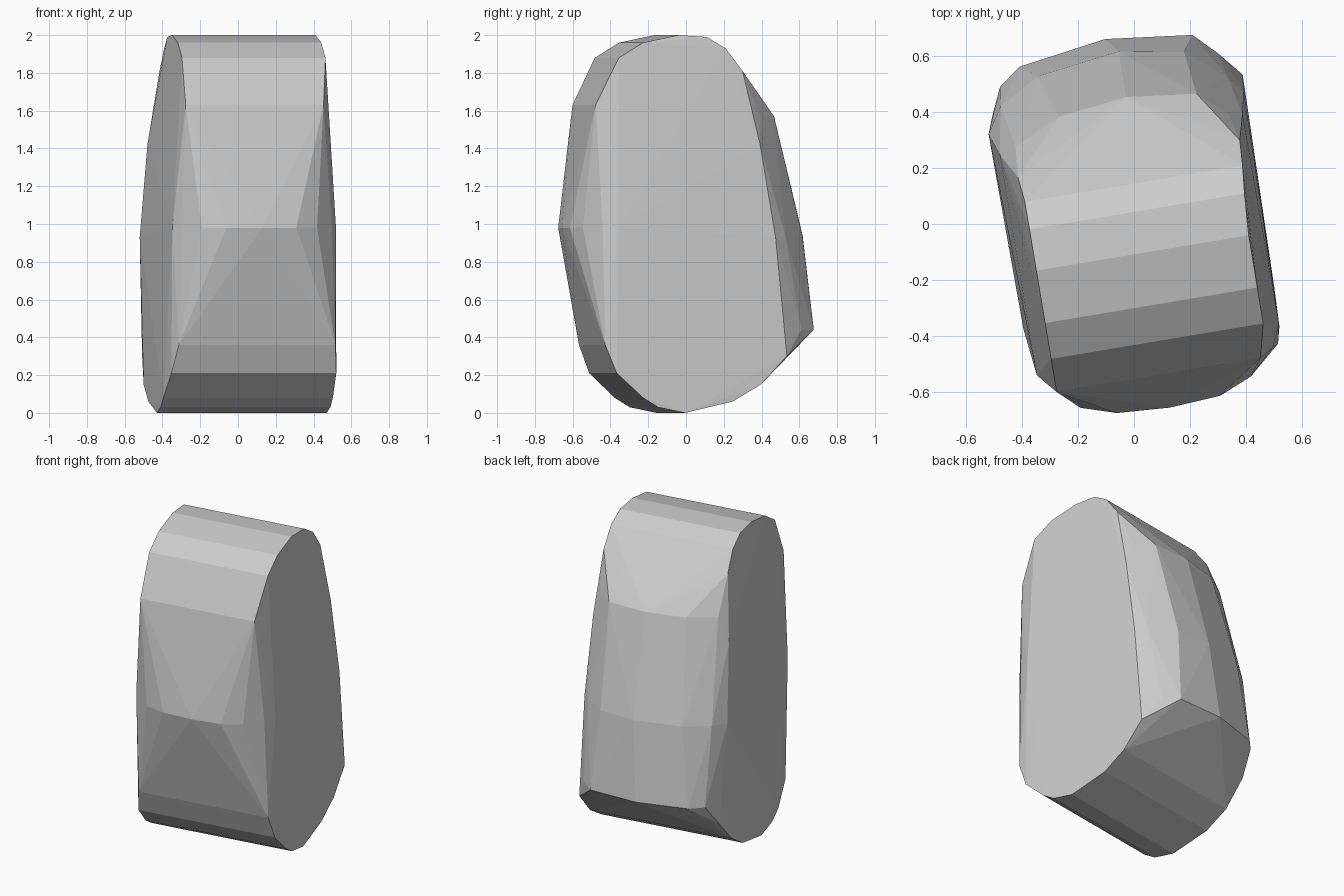
import bpy, bmesh, math
from mathutils import Matrix

if "Cube" in bpy.data.objects:
    bpy.data.objects.remove(bpy.data.objects["Cube"])

# Side outline of the boulder slab: (depth, height, left face, right face)
outline = [
    (-.075, 0, -.447, .464), (-.22, .03, -.45, .46), (-.30, .08, -.45, .46),
    (-.44, .21, -.43, .455), (-.50, .36, -.40, .44),
    (-.54, 1.63, -.37, .37), (-.42, 1.88, -.37, .40), (-.29, 1.96, -.37, .40),
    (-.10, 2.0, -.37, .40), (.05, 1.99, -.37, .41), (.15, 1.93, -.37, .42),
    (.24, 1.81, -.38, .425), (.33, 1.42, -.43, .45), (.41, .93, -.458, .468),
    (.47, .30, -.435, .474), (.33, .15, -.45, .47), (.18, .06, -.45, .465),
]
# Bulging ridges across the front and back: (height, [(across, depth), ...])
ridges = [
    (.98, [(-.43, -.47), (-.37, -.525), (-.295, -.61), (-.17, -.65), (.02, -.662),
           (.205, -.65), (.325, -.60), (.42, -.51), (.455, -.43)]),
    (.44, [(-.39, .57), (-.31, .63), (.01, .677), (.32, .64), (.40, .56)]),
    (.94, [(-.40, .50), (-.25, .585), (.05, .625), (.28, .585), (.42, .47)]),
    (1.57, [(-.37, .35), (-.20, .43), (.05, .46), (.30, .43), (.40, .34)]),
]

bm = bmesh.new()
for depth, height, left, right in outline:
    bm.verts.new((left, depth, height))
    bm.verts.new((right, depth, height))
for height, row in ridges:
    for across, depth in row:
        bm.verts.new((across, depth, height))

# Wrap everything in a faceted skin and merge nearly flat facets
result = bmesh.ops.convex_hull(bm, input=bm.verts[:])
loose = {v for v in result["geom_interior"] + result["geom_unused"]
         if isinstance(v, bmesh.types.BMVert)}
bmesh.ops.delete(bm, geom=list(loose), context='VERTS')
bmesh.ops.dissolve_limit(bm, angle_limit=math.radians(1),
                         verts=bm.verts[:], edges=bm.edges[:])

# Turn the slab slightly, then centre it on the ground
bm.transform(Matrix.Rotation(math.radians(9.5), 4, 'Z'))
lo = [min(v.co[i] for v in bm.verts) for i in range(3)]
hi = [max(v.co[i] for v in bm.verts) for i in range(3)]
bm.transform(Matrix.Translation((-(lo[0] + hi[0]) / 2, -(lo[1] + hi[1]) / 2, -lo[2])))
bmesh.ops.recalc_face_normals(bm, faces=bm.faces[:])

mesh = bpy.data.meshes.new("boulder")
bm.to_mesh(mesh)
bm.free()
boulder = bpy.data.objects.new("boulder", mesh)
bpy.context.collection.objects.link(boulder)
